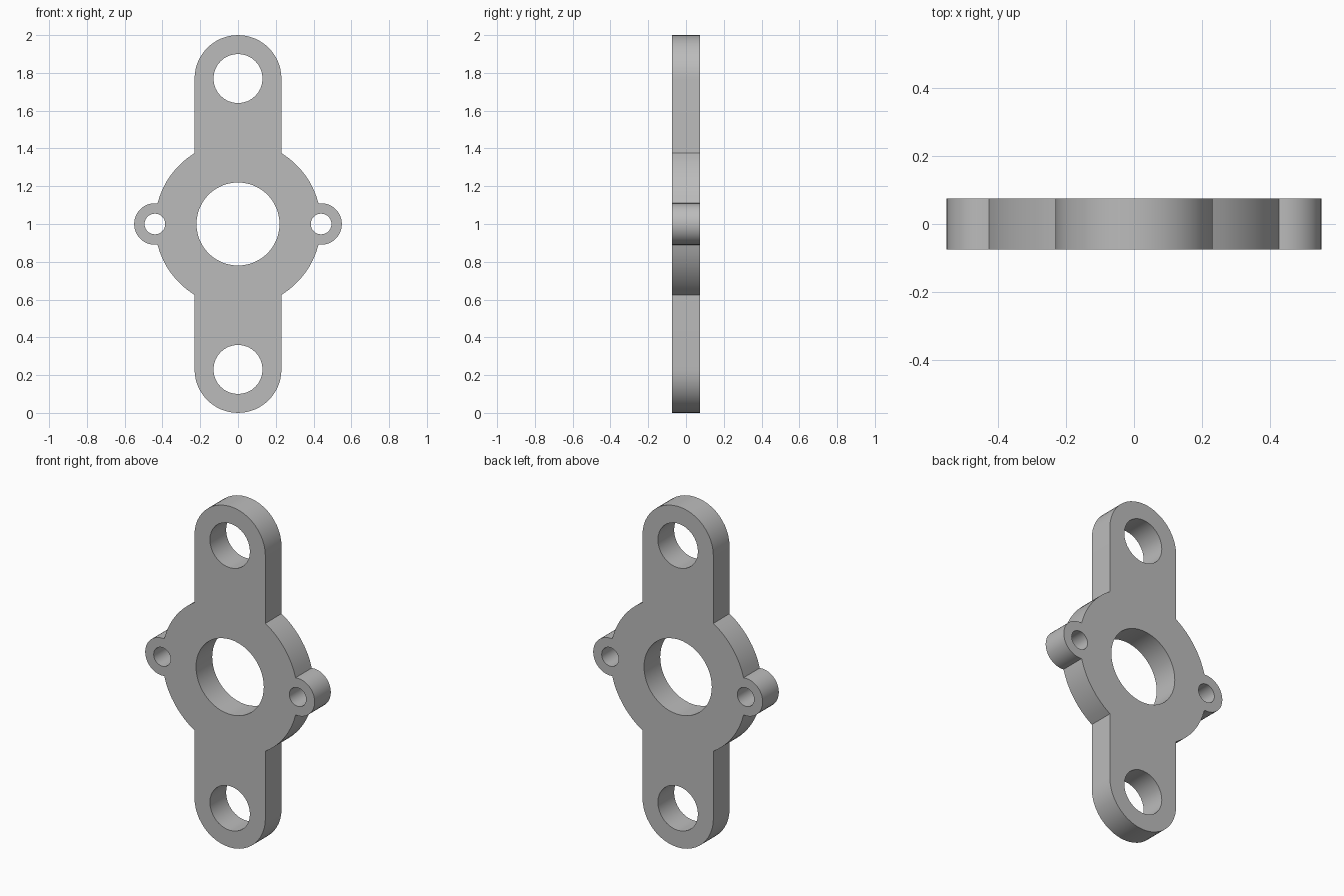
import bpy, bmesh
from math import sin, cos, asin, acos, pi, radians

if "Cube" in bpy.data.objects:
    bpy.data.objects.remove(bpy.data.objects["Cube"], do_unlink=True)

ARM_R, ARM_C = 0.23, 0.77      # rounded arm half width and end centre
HUB_R, EAR_R = 0.44, 0.11      # central disc and the side lugs on its rim
HALF_DEPTH = 0.075


def arc(cx, cy, r, start, end, n):
    return [(cx + r * cos(start + (end - start) * i / n),
             cy + r * sin(start + (end - start) * i / n)) for i in range(n + 1)]


def add_loop(curve, points):
    spline = curve.splines.new('POLY')
    spline.points.add(len(points) - 1)
    for p, (x, y) in zip(spline.points, points):
        p.co = (x, y, 0, 1)
    spline.use_cyclic_u = True


# One quarter of the outline: arm end, disc rim, lug
lug_angle = 2 * asin(EAR_R / (2 * HUB_R))
quarter = arc(0, ARM_C, ARM_R, pi / 2, 0, 12)
quarter += arc(0, 0, HUB_R, acos(ARM_R / HUB_R), lug_angle, 8)
quarter += arc(HUB_R, 0, EAR_R, pi / 2 + lug_angle / 2, 0, 10)[1:]

# Mirror it to the full outline
half = quarter + [(x, -y) for x, y in reversed(quarter[:-1])]
outline = half + [(-x, y) for x, y in reversed(half[1:-1])]

# Flat filled profile with its holes, extruded
curve = bpy.data.curves.new("plate_profile", 'CURVE')
curve.dimensions = '2D'
curve.fill_mode = 'BOTH'
curve.extrude = HALF_DEPTH
add_loop(curve, outline)
for x, y, r, n in ((0, 0, 0.22, 48), (0, ARM_C, 0.13, 32), (0, -ARM_C, 0.13, 32),
                   (HUB_R, 0, 0.055, 24), (-HUB_R, 0, 0.055, 24)):
    add_loop(curve, arc(x, y, r, 0, 2 * pi, n)[:-1])

# Turn the profile into a mesh standing upright
helper = bpy.data.objects.new("profile_helper", curve)
bpy.context.collection.objects.link(helper)
bpy.context.view_layer.update()
graph = bpy.context.evaluated_depsgraph_get()
mesh = bpy.data.meshes.new_from_object(helper.evaluated_get(graph))
bpy.data.objects.remove(helper, do_unlink=True)

bm = bmesh.new()
bm.from_mesh(mesh)
bmesh.ops.remove_doubles(bm, verts=bm.verts, dist=0.0005)
for v in bm.verts:
    x, y, z = v.co
    v.co = (x, -z, y + 1)
bmesh.ops.recalc_face_normals(bm, faces=bm.faces)
bm.to_mesh(mesh)
bm.free()

# Plain grey material
grey = bpy.data.materials.new("grey_metal")
grey.use_nodes = True
colour = (0.5, 0.5, 0.5, 1)
grey.diffuse_color = colour
grey.node_tree.nodes["Principled BSDF"].inputs["Base Color"].default_value = colour
mesh.materials.clear()
mesh.materials.append(grey)

plate = bpy.data.objects.new("mounting_plate", mesh)
bpy.context.collection.objects.link(plate)
bpy.ops.object.select_all(action='DESELECT')
plate.select_set(True)
bpy.context.view_layer.objects.active = plate
bpy.ops.object.shade_smooth_by_angle(angle=radians(30))
